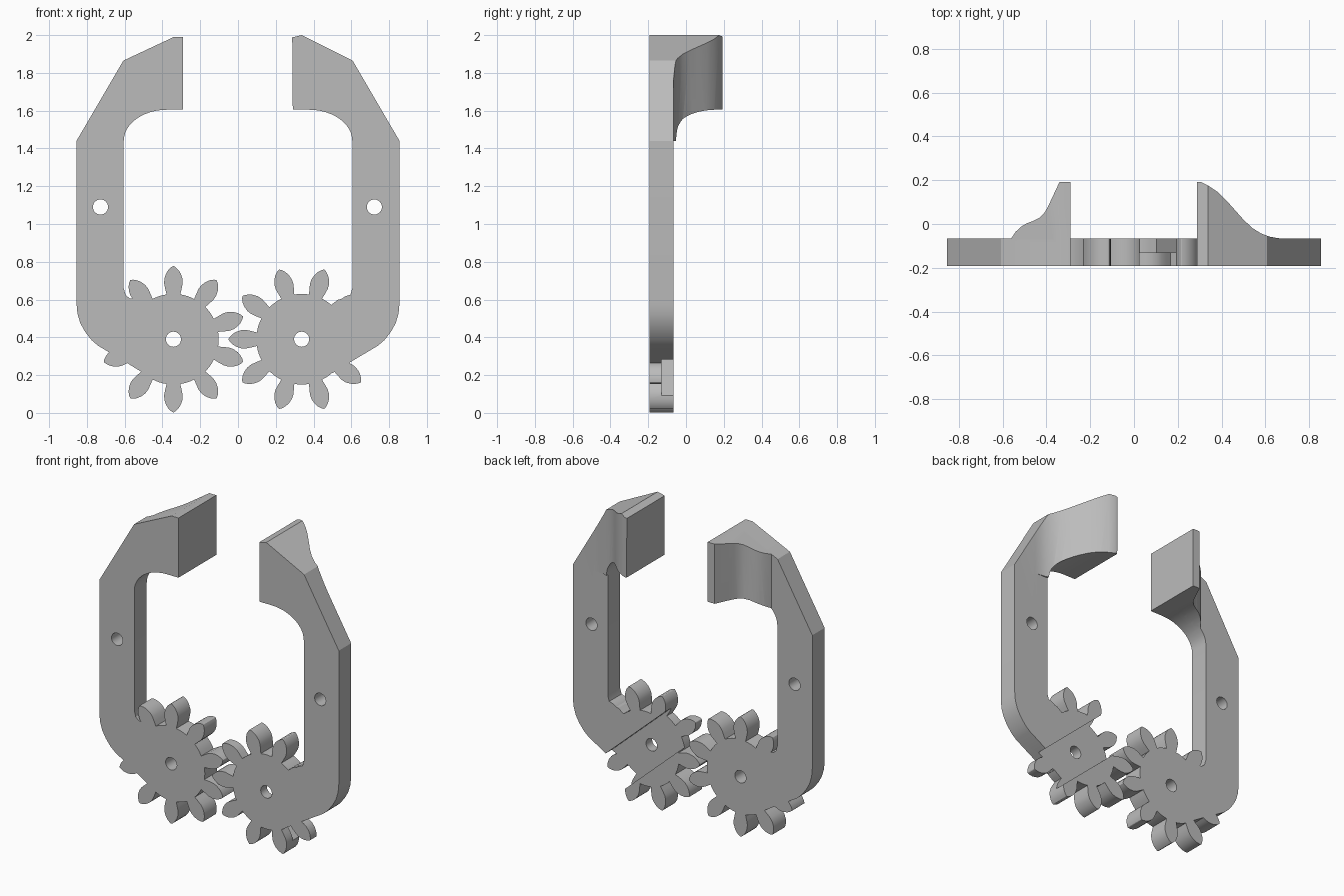
import bpy, bmesh
from math import sin, cos, pi, radians
from mathutils import Matrix, Vector

old = bpy.data.objects.get("Cube")
if old:
    bpy.data.objects.remove(old, do_unlink=True)

grey = bpy.data.materials.new("plain_grey")
grey.use_nodes = True
grey.diffuse_color = (0.5, 0.5, 0.5, 1)
grey.node_tree.nodes["Principled BSDF"].inputs["Base Color"].default_value = (0.5, 0.5, 0.5, 1)

FRONT, BACK = -0.193, -0.067   # thickness of the arms and gears
AXLE_Z = 0.39


def prism(name, points, low, high, plane="XZ"):
    """Closed solid from an outline, extruded along y (XZ) or z (XY)."""
    bm = bmesh.new()
    place = (lambda a, b, d: (a, d, b)) if plane == "XZ" else (lambda a, b, d: (a, b, d))
    face = bm.faces.new([bm.verts.new(place(a, b, low)) for a, b in points])
    ext = bmesh.ops.extrude_face_region(bm, geom=[face])
    new = [v for v in ext["geom"] if isinstance(v, bmesh.types.BMVert)]
    bmesh.ops.translate(bm, verts=new, vec=Vector(place(0, 0, high - low)))
    bmesh.ops.recalc_face_normals(bm, faces=bm.faces)
    mesh = bpy.data.meshes.new(name)
    bm.to_mesh(mesh)
    bm.free()
    obj = bpy.data.objects.new(name, mesh)
    bpy.context.collection.objects.link(obj)
    mesh.materials.append(grey)
    return obj


def combine(obj, other, operation):
    """Apply a boolean and discard the second solid."""
    mod = obj.modifiers.new("combine", "BOOLEAN")
    mod.operation, mod.object, mod.solver = operation, other, "EXACT"
    bpy.context.view_layer.update()
    graph = bpy.context.evaluated_depsgraph_get()
    mesh = bpy.data.meshes.new_from_object(obj.evaluated_get(graph))
    obj.modifiers.clear()
    obj.data = mesh
    bpy.data.objects.remove(other, do_unlink=True)


def circle(x, z, r, n=32):
    return [(x + r * cos(2 * pi * i / n), z + r * sin(2 * pi * i / n)) for i in range(n)]


# Half width of a petal-shaped tooth at each radius
TOOTH = [(0.237, 0.036), (0.265, 0.043), (0.295, 0.049), (0.32, 0.048),
         (0.345, 0.040), (0.365, 0.028), (0.38, 0.013), (0.387, 0.002)]


def gear_outline(x, turn, teeth=10):
    points = []
    flanks = [(r, -w) for r, w in TOOTH] + [(r, w) for r, w in reversed(TOOTH)]
    step = 2 * pi / teeth
    for k in range(teeth):
        a = turn + k * step
        points += [(x + r * cos(a) - w * sin(a), AXLE_Z + r * sin(a) + w * cos(a))
                   for r, w in flanks]
        points += [(x + 0.24 * cos(a + step * f), AXLE_Z + 0.24 * sin(a + step * f))
                   for f in (0.38, 0.5, 0.62)]
    return points


def build_arm(name, side, axle_x, hole_x, turn, tip, plan, slot):
    def flip(points):
        return [(side * a, b) for a, b in points]

    # Inner curve under the jaw and the outline around it
    arc = [(0.375 + 0.23 * cos(t * pi / 24), 1.44 + 0.165 * sin(t * pi / 24))
           for t in range(13)]
    top = tip + [(0.607, 1.865), (0.855, 1.44)]
    heel = [(0.855, 0.58), (0.85, 0.525), (0.835, 0.475), (0.81, 0.43), (0.775, 0.385),
            (0.74, 0.355), (0.6, 0.272), (0.5, 0.21), (0.4, 0.25), (0.4, 0.5),
            (0.53, 0.6), (0.575, 0.607), (0.595, 0.625), (0.605, 0.66)]
    arm = prism(name, flip(top + heel + arc + [(0.29, 1.605)]), FRONT, BACK)

    # Jaw: the upper outline trimmed by a curved plan
    jaw = prism("jaw", flip(top + arc + [(0.29, 1.605)]), -0.1, 0.3)
    combine(jaw, prism("plan", flip(plan), 1.3, 2.1, "XY"), "INTERSECT")
    combine(arm, jaw, "UNION")

    # Gear, axle hole and arm hole
    combine(arm, prism("gear", gear_outline(axle_x, turn), FRONT, BACK), "UNION")
    for x, z in ((axle_x, AXLE_Z), (hole_x, 1.09)):
        combine(arm, prism("hole", circle(x, z, 0.04), -0.4, 0.1), "DIFFERENCE")

    # Slot across the back of the gear
    if slot:
        rot = Matrix.Rotation(radians(-42), 2)
        corners = [(-0.46, -0.125), (0.46, -0.125), (0.46, 0.11), (-0.46, 0.11)]
        box = [tuple(rot @ Vector(c) + Vector((axle_x, AXLE_Z))) for c in corners]
        combine(arm, prism("slot", box, -0.13, 0.1), "DIFFERENCE")

    bpy.ops.object.select_all(action="DESELECT")
    arm.select_set(True)
    bpy.context.view_layer.objects.active = arm
    bpy.ops.object.shade_smooth_by_angle(angle=radians(28))


left_plan = [(0.2, 0.193), (0.305, 0.193), (0.34, 0.175), (0.38, 0.148), (0.42, 0.11),
             (0.46, 0.065), (0.5, 0.02), (0.54, -0.018), (0.58, -0.043), (0.62, -0.058),
             (0.66, -0.065), (0.7, -0.067), (0.7, -0.15), (0.2, -0.15)]
right_plan = [(0.2, 0.193), (0.34, 0.193), (0.395, 0.075), (0.41, 0.05), (0.43, 0.03),
              (0.46, 0.014), (0.49, 0.003), (0.515, -0.012), (0.54, -0.035),
              (0.562, -0.067), (0.562, -0.15), (0.2, -0.15)]

build_arm("left_gripper_arm", 1, 0.337, 0.722, 0,
          [(0.287, 1.988), (0.337, 2.0)], left_plan, True)
build_arm("right_gripper_arm", -1, -0.342, -0.728, radians(18),
          [(0.29, 1.99), (0.34, 1.99)], right_plan, False)
